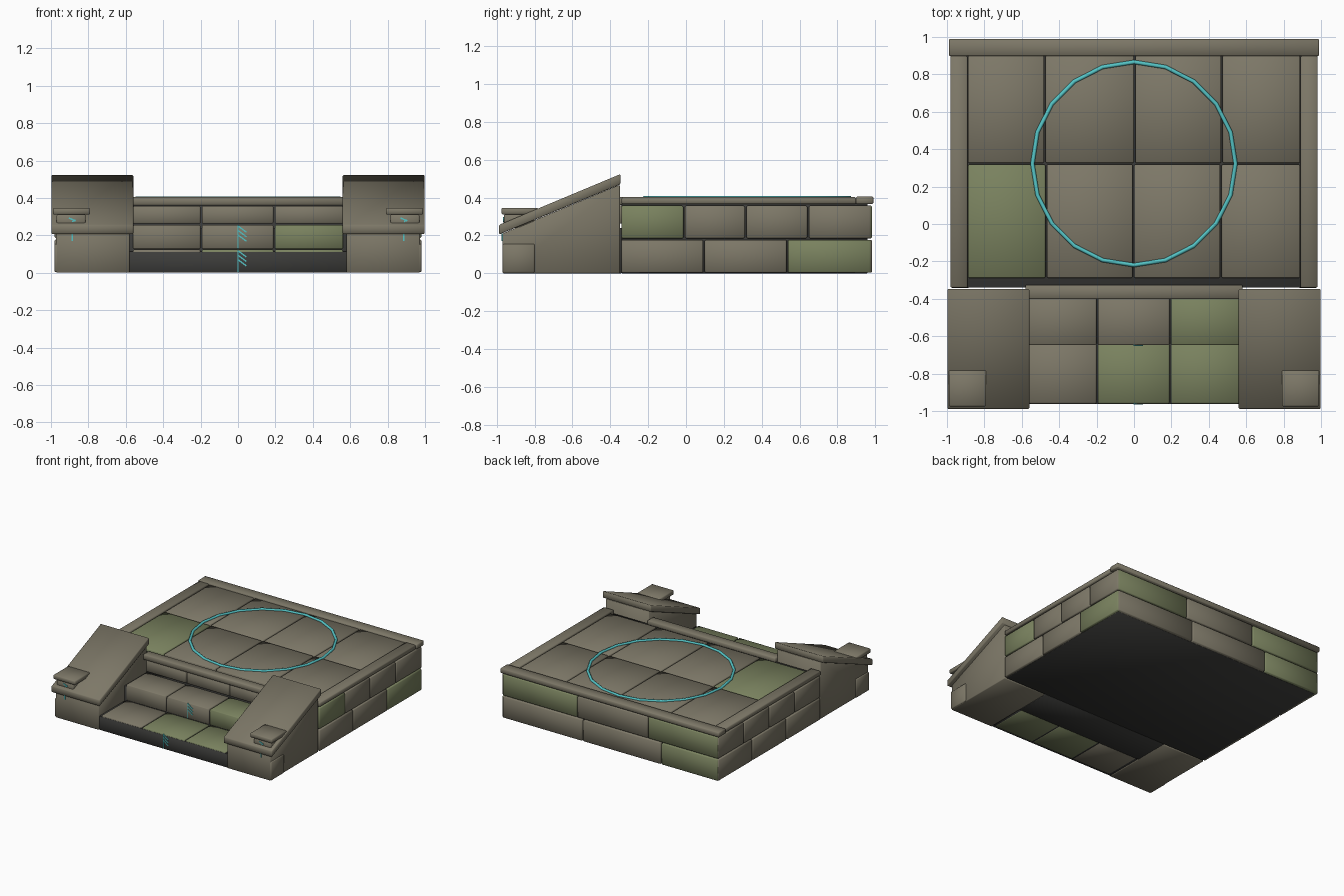
import bpy, bmesh, math
from mathutils import Vector

if "Cube" in bpy.data.objects:
    bpy.data.objects.remove(bpy.data.objects["Cube"])


def material(name, rgb):
    m = bpy.data.materials.new(name)
    m.diffuse_color = (*rgb, 1)
    m.use_nodes = True
    m.node_tree.nodes["Principled BSDF"].inputs["Base Color"].default_value = m.diffuse_color
    return m


STONE = material("stone", (0.205, 0.187, 0.137))
MOSS = material("mossy stone", (0.195, 0.225, 0.115))
DARK = material("dark mortar", (0.045, 0.045, 0.042))
GLOW = material("cyan inlay", (0.09, 0.55, 0.56))


def finish(name, bm, mat, bevel, smooth=True):
    """Bevel the edges, shade and link the mesh."""
    bmesh.ops.recalc_face_normals(bm, faces=bm.faces[:])
    if bevel:
        bmesh.ops.bevel(bm, geom=bm.edges[:], offset=bevel, segments=1,
                        affect='EDGES', clamp_overlap=True)
    for f in bm.faces:
        f.smooth = smooth
    me = bpy.data.meshes.new(name)
    bm.to_mesh(me)
    bm.free()
    me.materials.append(mat)
    ob = bpy.data.objects.new(name, me)
    bpy.context.collection.objects.link(ob)
    return ob


def box(name, x, y, z, mat=STONE, bevel=0.006, smooth=True):
    bm = bmesh.new()
    bmesh.ops.create_cube(bm, size=1)
    for v in bm.verts:
        v.co = Vector([(a + b) / 2 + c * abs(b - a)
                       for (a, b), c in zip((x, y, z), v.co)])
    return finish(name, bm, mat, bevel, smooth)


def prism(name, profile, x0, x1, mat=STONE, bevel=0.005):
    """Extrude a (y, z) profile along x."""
    bm = bmesh.new()
    face = bm.faces.new([bm.verts.new((x0, y, z)) for y, z in profile])
    ext = bmesh.ops.extrude_face_region(bm, geom=[face])
    for g in ext['geom']:
        if isinstance(g, bmesh.types.BMVert):
            g.co.x = x1
    return finish(name, bm, mat, bevel)


def course(name, joints, axis, across, z, mossy=()):
    """Row of blocks along x or y, split at the joints."""
    g = 0.004
    for i, (a, b) in enumerate(zip(joints, joints[1:])):
        run = (a + g, b - g)
        x, y = (run, across) if axis == 'x' else (across, run)
        box(f"{name}_{i + 1}", x, y, z, MOSS if i in mossy else STONE)


def bar(name, p, q, y, w=0.004):
    """Thin inlaid stroke between two (x, z) points."""
    p, q = Vector(p), Vector(q)
    n = (q - p).normalized().orthogonal() * w / 2
    bm = bmesh.new()
    face = bm.faces.new([bm.verts.new((c.x, y, c.y))
                         for c in (p + n, q + n, q - n, p - n)])
    ext = bmesh.ops.extrude_face_region(bm, geom=[face])
    for v in ext['geom']:
        if isinstance(v, bmesh.types.BMVert):
            v.co.y += 0.008
    finish(name, bm, GLOW, 0, False)


def glyph(name, x, y, z0, z1, size):
    """Upright stroke with slanted branches."""
    bar(name + "_stem", (x, z0), (x, z1), y)
    for i in range(3):
        top = z1 - 0.004 - i * 0.024
        bar(f"{name}_branch_{i + 1}", (x, top),
            (x + size, top - size * 0.75), y, 0.007)


LOW, HIGH = (0.003, 0.177), (0.185, 0.357)

# Platform core
box("platform_core", (-0.96, 0.96), (-0.34, 0.96), (0, 0.372), DARK, 0.003)

# Outer courses of the platform
for side, s in (("right", 1), ("left", -1)):
    across = tuple(sorted((s * 0.88, s * 0.98)))
    right = s > 0
    course(side + "_lower_block", [-0.345, 0.095, 0.535, 0.98], 'y', across,
           LOW, (2,) if right else ())
    course(side + "_upper_block", [-0.345, -0.01, 0.315, 0.645, 0.98], 'y',
           across, HIGH, (0,) if right else ())
course("back_lower_block", [-0.977, -0.46, 0.25, 0.977], 'x', (0.88, 0.983),
       LOW, (0,))
course("back_upper_block", [-0.977, -0.34, 0.30, 0.977], 'x', (0.88, 0.983),
       HIGH, (0, 2))
THIRDS = [-0.565, -0.197, 0.193, 0.565]
course("front_upper_block", THIRDS, 'x', (-0.39, -0.33), (0.262, 0.357))

# Coping around the top
box("back_coping", (-0.99, 0.99), (0.898, 0.99), (0.365, 0.406))
box("front_coping", (-0.58, 0.58), (-0.402, -0.325), (0.36, 0.404))
for side, s in (("right", 1), ("left", -1)):
    box(side + "_coping", tuple(sorted((s * 0.89, s * 0.982))),
        (-0.34, 0.898), (0.365, 0.402))

# Paving on top
course("front_paving", [-0.892, -0.47, -0.003, 0.465, 0.892], 'x',
       (-0.288, 0.318), (0.355, 0.395), (0,))
course("back_paving", [-0.892, -0.477, 0.003, 0.47, 0.892], 'x',
       (0.326, 0.9), (0.355, 0.395))

# Inlaid ring: twenty sided tube
bm = bmesh.new()
N, M, R, r = 20, 6, 0.543, 0.011
rings = []
for i in range(N):
    a = 2 * math.pi * i / N
    ring = []
    for j in range(M):
        b = 2 * math.pi * j / M
        d = R + r * math.cos(b)
        ring.append(bm.verts.new((d * math.cos(a), 0.323 + d * math.sin(a),
                                  0.398 + r * math.sin(b))))
    rings.append(ring)
for i in range(N):
    p, q = rings[i], rings[(i + 1) % N]
    for j in range(M):
        k = (j + 1) % M
        bm.faces.new((p[j], q[j], q[k], p[k]))
finish("inlaid_ring", bm, GLOW, 0)

# Steps
box("step_core", (-0.58, 0.58), (-0.64, -0.34), (0, 0.24), DARK, 0.003)
box("lower_riser", (-0.58, 0.58), (-0.962, -0.95), (0, 0.112), DARK, 0.002)
course("upper_step", THIRDS, 'x', (-0.648, -0.385), (0.127, 0.256), (2,))
course("lower_step", THIRDS, 'x', (-0.96, -0.64), (0.003, 0.125), (1, 2))
box("lower_step_joint", (-0.58, 0.58), (-0.955, -0.63), (0.006, 0.115),
    DARK, 0.002)

# Sloped cheek walls beside the steps
for side, s in (("right", 1), ("left", -1)):
    def span(a, b):
        return tuple(sorted((s * a, s * b)))
    prism(side + "_cheek_wall", [(-0.97, 0), (-0.35, 0), (-0.35, 0.468),
                                 (-0.97, 0.21)], *span(0.58, 0.972))
    prism(side + "_cheek_slab", [(-0.988, 0.205), (-0.988, 0.256),
                                 (-0.347, 0.524), (-0.347, 0.47)],
          *span(0.56, 0.998))
    box(side + "_corner_block", span(0.8, 0.981), (-0.968, -0.8),
        (0.003, 0.155))
    box(side + "_pedestal", span(0.815, 0.97), (-0.962, -0.8), (0.24, 0.312))
    box(side + "_pedestal_cap", span(0.79, 0.99), (-0.975, -0.782),
        (0.31, 0.346))
    # Glyphs on wall and pedestal
    x = s * 0.887
    bar(side + "_wall_stroke", (x, 0.17), (x, 0.21), -0.974, 0.007)
    bar(side + "_pedestal_stroke_1", (x - 0.018, 0.293), (x + 0.018, 0.277),
        -0.966, 0.008)
    bar(side + "_pedestal_stroke_2", (x, 0.272), (x + 0.018, 0.282), -0.966,
        0.006)

# Glyphs on the risers
glyph("lower_glyph", 0, -0.966, 0.002, 0.122, 0.045)
glyph("upper_glyph", 0, -0.652, 0.128, 0.254, 0.045)
